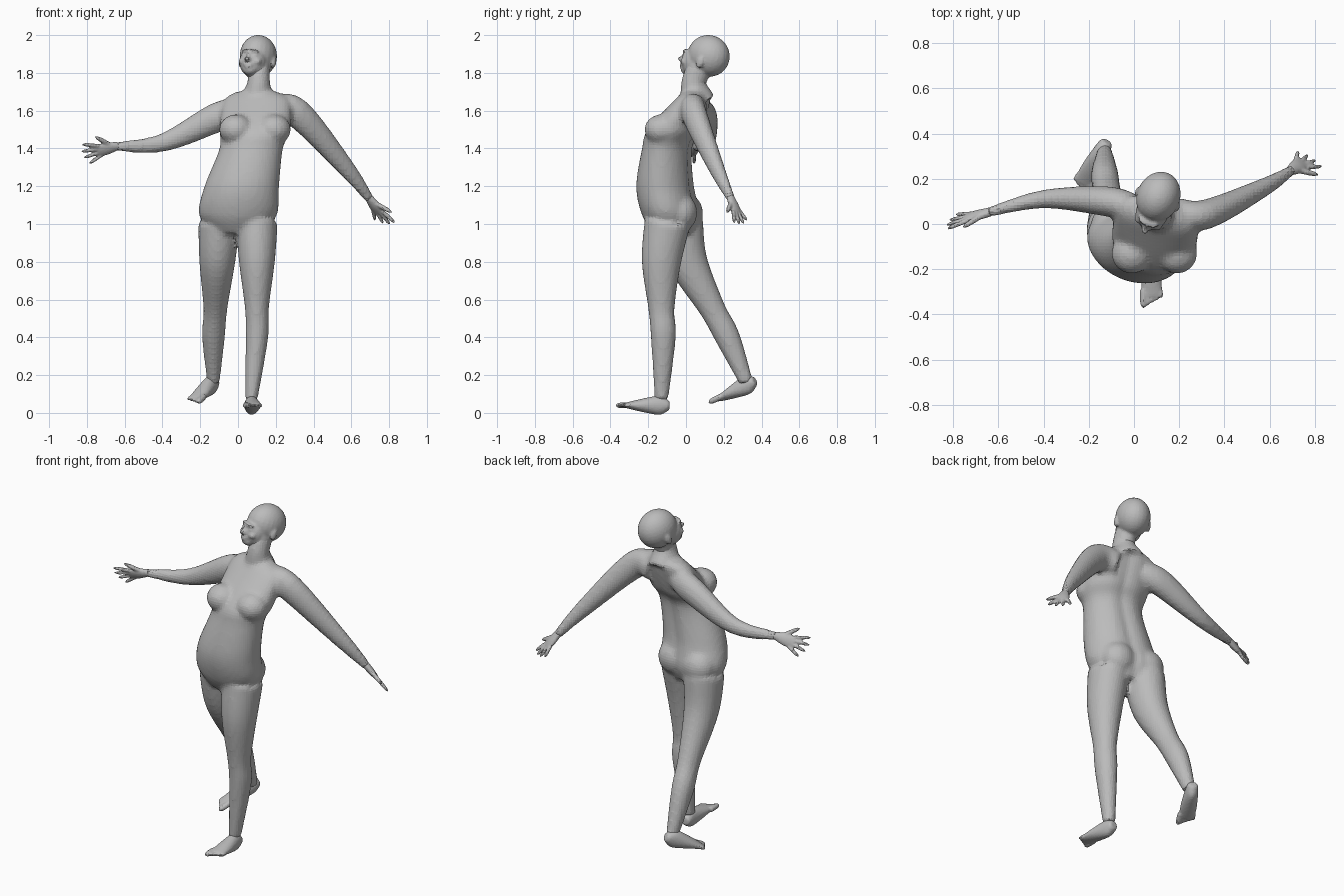
import bpy, bmesh, math
from mathutils import Vector, Matrix

cube = bpy.data.objects.get("Cube")
if cube:
    bpy.data.objects.remove(cube, do_unlink=True)

colour = (0.5, 0.5, 0.5, 1)
grey = bpy.data.materials.new("plain grey")
grey.use_nodes = True
grey.diffuse_color = colour
grey.node_tree.nodes["Principled BSDF"].inputs["Base Color"].default_value = colour

ACROSS = Vector((1, 0, 0))
UP = Vector((0, 0, 1))


def flow(keys, steps=6):
    """Smooth curve through key vectors of any length."""
    keys = [Vector(key) for key in keys]
    padded = [keys[0], *keys, keys[-1]]
    curve = []
    for a, b, c, d in zip(padded, padded[1:], padded[2:], padded[3:]):
        for i in range(steps):
            t = i / steps
            bend = (a * 2 - b * 5 + c * 4 - d) * t ** 2 + (b * 3 - a - c * 3 + d) * t ** 3
            curve.append(b + ((c - a) * t + bend) * 0.5)
    return curve + [keys[-1]]


def loft(bm, rings, reference, normal=None, groove=0.0, segments=32):
    """Skin through rings (x, y, z, radius along reference, radius to the side)."""
    centres = [Vector(ring[:3]) for ring in rings]
    last = len(rings) - 1
    loops = []
    for i, ring in enumerate(rings):
        n = normal or (centres[min(i + 1, last)] - centres[max(i - 1, 0)]).normalized()
        u = (reference - n * reference.dot(n)).normalized()
        v = n.cross(u)
        loop = []
        for k in range(segments):
            angle = math.tau * k / segments
            dent = 1 - groove * math.exp(-((angle - math.pi / 2) * 5) ** 2)
            offset = u * ring[3] * math.cos(angle) + v * ring[4] * math.sin(angle)
            loop.append(bm.verts.new(centres[i] + offset * dent))
        loops.append(loop)
    for lower, upper in zip(loops, loops[1:]):
        for k in range(segments):
            j = (k + 1) % segments
            bm.faces.new((lower[k], lower[j], upper[j], upper[k]))
    bm.faces.new(loops[0][::-1])
    bm.faces.new(loops[-1])


def limb(bm, joints, girths, depth, reference):
    """Rounded limb through its joints, with a girth at each joint."""
    keys = [(*joint, girth, girth * depth) for joint, girth in zip(joints, girths)]
    loft(bm, flow(keys), reference)


def digit(bm, base, tip, radius):
    """Finger or toe with a rounded end."""
    rings = []
    for i in range(9):
        t = i / 8
        r = radius * math.sqrt(1.1 - t ** 6)
        rings.append((*base.lerp(tip, t), r, r))
    loft(bm, rings, UP, segments=12)


def ball(bm, centre, radii, frame=Matrix()):
    placed = frame @ Matrix.Translation(centre) @ Matrix.Diagonal((*radii, 1))
    bmesh.ops.create_uvsphere(bm, u_segments=24, v_segments=16, radius=1, matrix=placed)


def fused(name, bm, voxel):
    """Merge the overlapping shapes into one skin."""
    mesh = bpy.data.meshes.new(name)
    bmesh.ops.recalc_face_normals(bm, faces=bm.faces)
    bm.to_mesh(mesh)
    bm.free()
    mesh.materials.append(grey)
    part = bpy.data.objects.new(name, mesh)
    bpy.context.collection.objects.link(part)
    fuse = part.modifiers.new("fuse", 'REMESH')
    fuse.mode = 'VOXEL'
    fuse.voxel_size = voxel
    soften = part.modifiers.new("soften", 'SMOOTH')
    soften.iterations = 3


# Torso, leaning back with the left hip forward and a groove along the spine
body = bmesh.new()
torso = [
    (0, -.07, .95, .13, .1),
    (0, -.08, 1.05, .21, .15),
    (.02, -.11, 1.2, .2, .15),
    (.07, -.1, 1.4, .17, .13),
    (.09, -.06, 1.5, .19, .14),
    (.1, .03, 1.65, .18, .09),
    (.1, .05, 1.7, .11, .06),
]
loft(body, flow(torso), Vector((1, -.25, 0)), normal=UP, groove=.12)
for side in (-1, 1):
    ball(body, (.09 + side * .1, -.13, 1.5), (.09, .09, .08))
    ball(body, (side * .09, -.015 - side * .015, 1.06), (.1, .09, .1))

# Neck
limb(body, [(.1, .06, 1.65), (.11, .04, 1.75), (.11, .07, 1.83)], (.09, .06, .06), 1.08, ACROSS)

# Legs: hip, thigh, knee, calf, ankle
leg_girths = (.11, .095, .063, .06, .033)
left_leg = [(.1, -.1, 1), (.1, -.13, .8), (.1, -.13, .55), (.1, -.12, .4), (.07, -.13, .07)]
right_leg = [(-.1, -.03, 1), (-.11, .01, .8), (-.12, .14, .55), (-.13, .22, .4), (-.13, .32, .16)]
for joints in (left_leg, right_leg):
    limb(body, joints, leg_girths, 1.1, ACROSS)

# Arms: collar, shoulder, elbow, wrist
arm_girths = (.07, .078, .048, .025)
left_wrist = Vector((.7, .24, 1.13))
right_wrist = Vector((-.65, .05, 1.41))
left_arm = [(.18, .06, 1.6), (.31, .04, 1.59), (.57, .16, 1.3), left_wrist]
right_arm = [(0, .07, 1.6), (-.12, .1, 1.56), (-.4, .11, 1.43), right_wrist]
for joints in (left_arm, right_arm):
    limb(body, joints, arm_girths, .85, UP)
fused("body", body, .015)


def hand(name, wrist, reach, spread):
    """Flat palm, four fanned fingers and a thumb on the spread side."""
    bm = bmesh.new()
    reach, spread = Vector(reach), Vector(spread).normalized()
    palm = [(-.1, .022, .02), (.3, .036, .018), (.6, .034, .01)]
    loft(bm, flow([(*(wrist + reach * t), wide, thick) for t, wide, thick in palm]), spread)
    for k in (-1.5, -.5, .5, 1.5):
        length = 1.1 - k * k * .05
        digit(bm, wrist + reach * .5 + spread * k * .02,
              wrist + reach * length + spread * k * .042, .01)
    digit(bm, wrist + reach * .1 + spread * .01, wrist + reach * .5 + spread * .09, .012)
    fused(name, bm, .006)


hand("left_hand", left_wrist, (.08, .05, -.12), (.8, -.5, -.1))
hand("right_hand", right_wrist, (-.16, -.04, -.04), (-.3, -.5, .8))


def foot(name, heel, toe_line, side):
    """Heel and instep wedge with five toes, the big toe on the inside."""
    bm = bmesh.new()
    heel, toe_line = Vector(heel), Vector(toe_line)
    ahead = (toe_line - heel).normalized()
    outward = UP.cross(ahead).normalized() * side
    sole = [(-.06, .02, .02), (0, .032, .03), (.2, .05, .037), (.6, .035, .045), (1, .014, .045)]
    loft(bm, flow([(*heel.lerp(toe_line, t), high, wide) for t, high, wide in sole]), UP)
    for k in range(5):
        across = outward * (k - 2) * .02
        digit(bm, toe_line - ahead * .03 + across * .9,
              toe_line + ahead * (.05 - k * .01) + across, .011 + (k == 0) * .005)
    fused(name, bm, .007)


foot("left_foot", (.07, -.1, .04), (.08, -.32, .04), 1)
foot("right_foot", (-.125, .355, .165), (-.225, .18, .075), -1)

# Head, turned to its right and tipped back
head = bmesh.new()
turn = Matrix.Rotation(math.radians(-22), 4, 'Z') @ Matrix.Rotation(math.radians(-20), 4, 'X')
frame = Matrix.Translation((.108, .12, 1.89)) @ turn
features = {
    "cranium": ((0, 0, 0), (.096, .115, .11)),
    "face": ((0, -.058, -.055), (.073, .077, .083)),
    "chin": ((0, -.09, -.11), (.037, .035, .03)),
    "brow": ((0, -.12, -.02), (.05, .022, .014)),
    "nose bridge": ((0, -.13, -.055), (.011, .016, .034)),
    "nose tip": ((0, -.143, -.07), (.017, .018, .012)),
    "upper lip": ((0, -.125, -.095), (.025, .014, .007)),
    "lower lip": ((0, -.12, -.108), (.022, .014, .007)),
}
for centre, radii in features.values():
    ball(head, centre, radii, frame)
for side in (-1, 1):
    for centre, radii in (
        ((side * .093, 0, -.035), (.012, .02, .034)),   # ear
        ((side * .03, -.12, -.043), (.014, .01, .01)),  # eye
        ((side * .04, -.1, -.07), (.024, .025, .02)),   # cheek
    ):
        ball(head, centre, radii, frame)
limb(head, [(.11, .045, 1.75), (.11, .075, 1.85)], (.055, .06), 1.1, ACROSS)
fused("head", head, .008)
